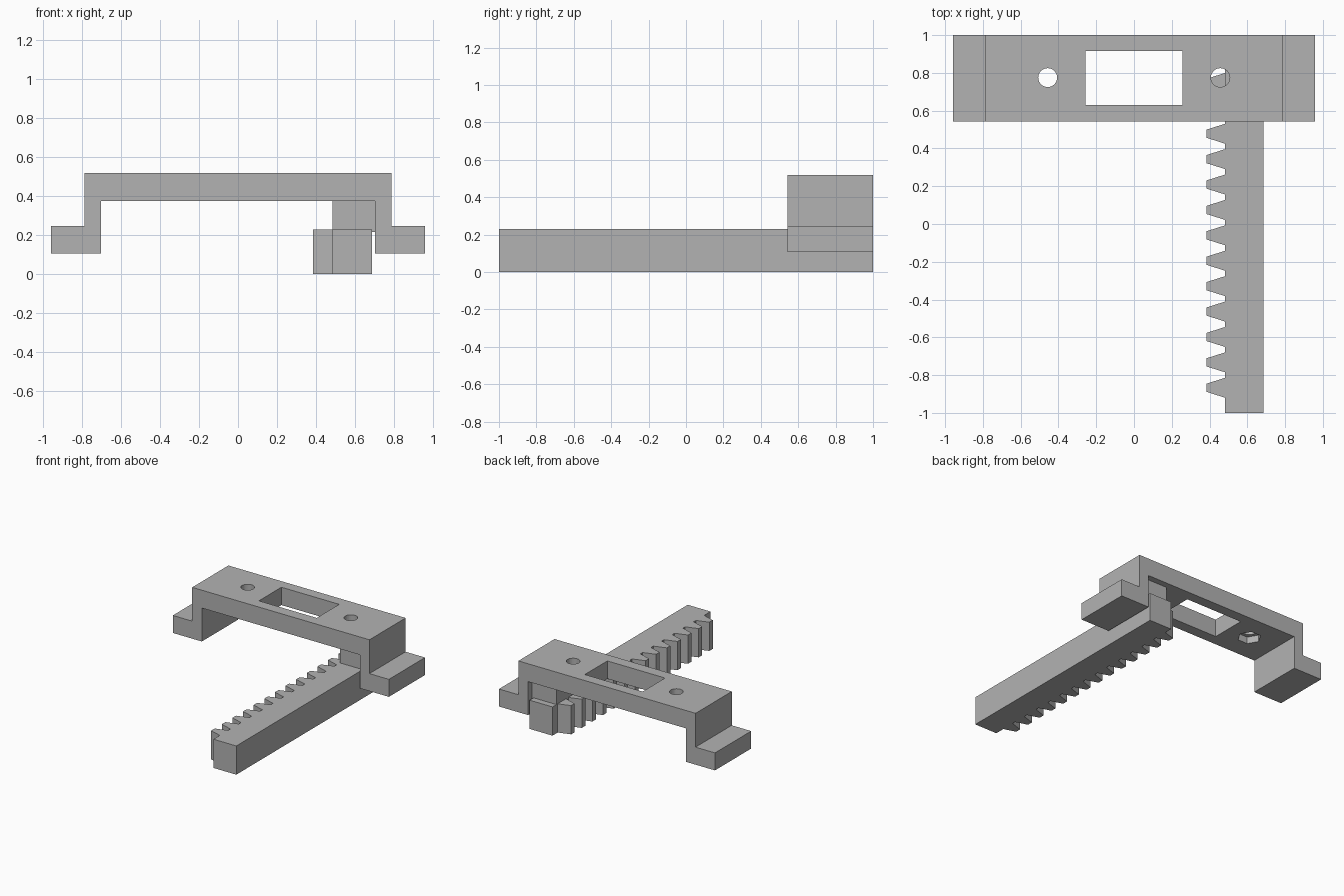
import bpy, bmesh, math

if "Cube" in bpy.data.objects:
    bpy.data.objects.remove(bpy.data.objects["Cube"], do_unlink=True)

grey = bpy.data.materials.new("plain grey")
grey.use_nodes = True
grey.diffuse_color = (0.45, 0.45, 0.45, 1)
grey.node_tree.nodes["Principled BSDF"].inputs["Base Color"].default_value = grey.diffuse_color


def extrude(name, points, offset):
    """Closed prism from a planar outline."""
    bm = bmesh.new()
    face = bm.faces.new([bm.verts.new(p) for p in points])
    result = bmesh.ops.extrude_face_region(bm, geom=[face])
    moved = [v for v in result["geom"] if isinstance(v, bmesh.types.BMVert)]
    bmesh.ops.translate(bm, verts=moved, vec=offset)
    bmesh.ops.recalc_face_normals(bm, faces=bm.faces)
    mesh = bpy.data.meshes.new(name)
    bm.to_mesh(mesh)
    bm.free()
    mesh.materials.append(grey)
    obj = bpy.data.objects.new(name, mesh)
    bpy.context.collection.objects.link(obj)
    return obj


def box(name, x0, x1, y0, y1, z0, z1):
    return extrude(name, [(x0, y0, z0), (x1, y0, z0), (x1, y1, z0), (x0, y1, z0)],
                   (0, 0, z1 - z0))


def polygon(name, sides, radius, x, y, z0, z1):
    step = 2 * math.pi / sides
    ring = [(x + radius * math.cos(i * step), y + radius * math.sin(i * step), z0)
            for i in range(sides)]
    return extrude(name, ring, (0, 0, z1 - z0))


def cut(target, cutter):
    mod = target.modifiers.new(cutter.name, 'BOOLEAN')
    mod.operation = 'DIFFERENCE'
    mod.solver = 'EXACT'
    mod.object = cutter
    bpy.context.view_layer.objects.active = target
    bpy.ops.object.modifier_apply(modifier=mod.name)
    bpy.data.objects.remove(cutter, do_unlink=True)


# Bridge bracket with stepped feet, mirrored profile
front, back, centre = 0.542, 1.0, 0.775
half = [(0.785, 0.518), (0.785, 0.247), (0.957, 0.247),
        (0.957, 0.107), (0.7, 0.107), (0.7, 0.375)]
profile = half + [(-x, z) for x, z in reversed(half)]
bracket = extrude("bracket", [(x, front, z) for x, z in profile], (0, back - front, 0))

# Central window, screw holes and hexagonal nut pockets underneath
cut(bracket, box("window", -0.256, 0.256, 0.63, 0.915, 0.3, 0.6))
for side in (-1, 1):
    cut(bracket, polygon("screw_hole", 32, 0.05, side * 0.457, centre, 0.3, 0.6))
    cut(bracket, polygon("nut_pocket", 6, 0.088, side * 0.457, centre, 0.3, 0.43))

# Toothed rack: one outline with repeated teeth
root, tip, pitch = 0.483, 0.385, 0.1345
outline = [(0.685, 1), (0.685, -1), (root, -1)]
for i in range(14):
    y = -0.867 + i * pitch
    outline += [(root, y - 0.053), (tip, y - 0.022), (tip, y + 0.022), (root, y + 0.053)]
outline.append((root, 1))
extrude("rack", [(x, y, 0) for x, y in outline], (0, 0, 0.23))

# Block joining the rack to the bracket
box("joining_block", root, 0.7, 0.6, 0.95, 0.215, 0.376)
